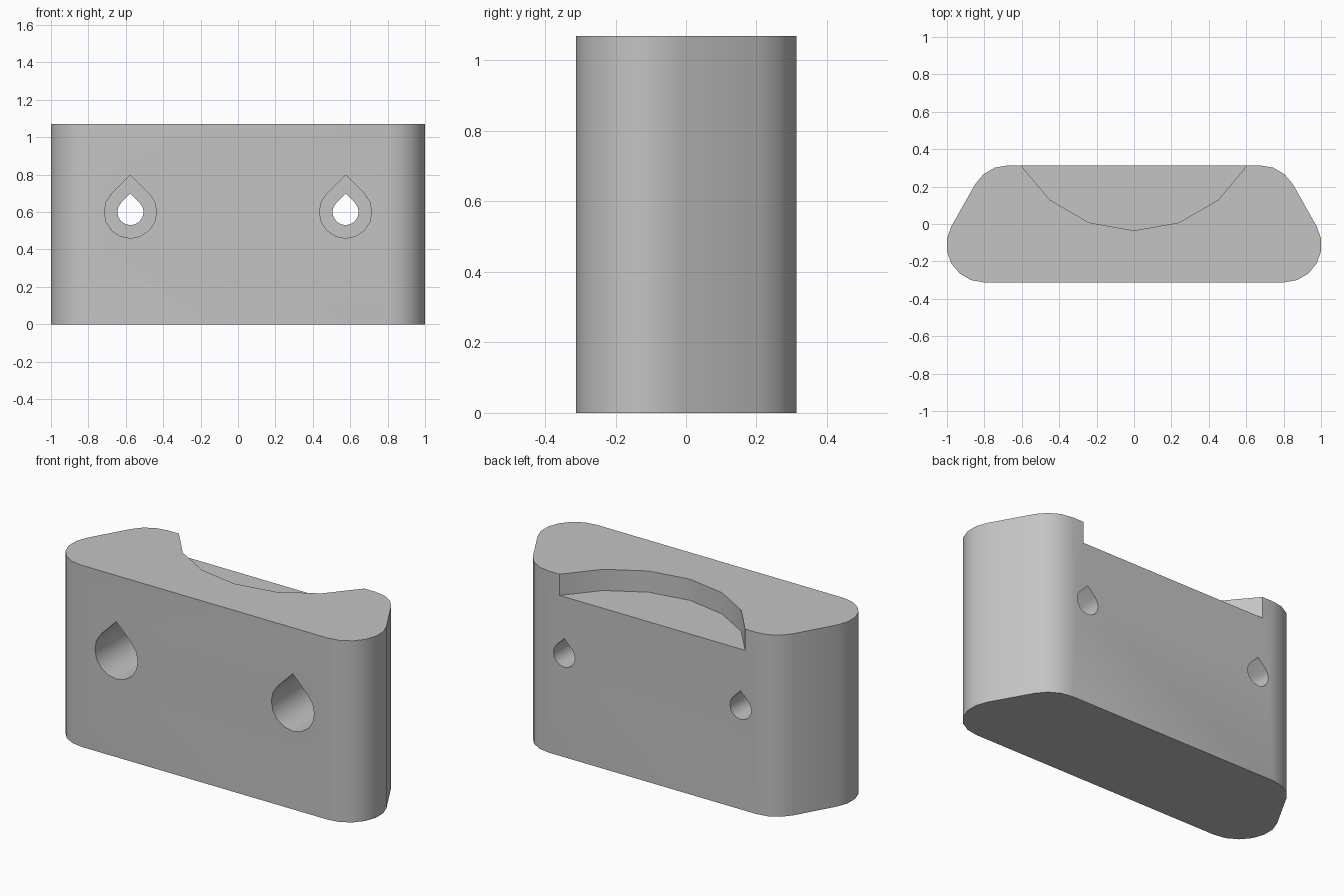
import bpy
import bmesh
from math import sin, cos, radians
from mathutils import Matrix

cube = bpy.data.objects.get("Cube")
if cube:
    bpy.data.objects.remove(cube, do_unlink=True)

HEIGHT, BACK, FRONT = 1.07, 0.313, -0.312

grey = bpy.data.materials.new("plain grey")
grey.use_nodes = True
colour = (0.55, 0.55, 0.55, 1)
grey.diffuse_color = colour
grey.node_tree.nodes["Principled BSDF"].inputs["Base Color"].default_value = colour


def arc(cx, cy, r, start, end, steps):
    angles = [radians(start + (end - start) * i / steps) for i in range(steps + 1)]
    return [(cx + r * cos(a), cy + r * sin(a)) for a in angles]


def prism(name, outline, depth, matrix):
    """Extrude a flat outline along its local z and place it."""
    bm = bmesh.new()
    face = bm.faces.new([bm.verts.new((x, y, 0)) for x, y in outline])
    side = bmesh.ops.extrude_face_region(bm, geom=[face])
    verts = [v for v in side["geom"] if isinstance(v, bmesh.types.BMVert)]
    bmesh.ops.translate(bm, verts=verts, vec=(0, 0, depth))
    bm.transform(matrix)
    bmesh.ops.recalc_face_normals(bm, faces=bm.faces)
    mesh = bpy.data.meshes.new(name)
    bm.to_mesh(mesh)
    bm.free()
    mesh.materials.append(grey)
    obj = bpy.data.objects.new(name, mesh)
    bpy.context.collection.objects.link(obj)
    return obj


def cut(target, cutter):
    cutter.hide_render = True
    mod = target.modifiers.new("cut", 'BOOLEAN')
    mod.operation = 'DIFFERENCE'
    mod.solver = 'EXACT'
    mod.object = cutter
    bpy.context.view_layer.objects.active = target
    bpy.ops.object.modifier_apply(modifier=mod.name)
    bpy.data.objects.remove(cutter, do_unlink=True)


# Block: rounded trapezoid outline, mirrored left to right
half = arc(0.803, -0.112, 0.2, -90, 30, 6) + arc(0.676, 0.113, 0.2, 30, 90, 3)
outline = half + [(-x, y) for x, y in reversed(half)]
block = prism("mounting_block", outline, HEIGHT, Matrix())

# Shallow curved pocket in the top of the back
curve = arc(0, 0.665, 0.7, 190, 350, 8)
cut(block, prism("pocket_cutter", curve, 0.5, Matrix.Translation((0, 0, HEIGHT - 0.125))))

# Teardrop screw holes, each with a wide counterbore from the front
for side in (-1, 1):
    for radius, depth in ((0.14, 0.4), (0.07, 1)):
        drop = arc(0, 0, radius, -225, 45, 12) + [(0, radius * 2 ** 0.5)]
        start = FRONT - 0.1
        place = Matrix.Translation((side * 0.575, start, 0.6)) @ Matrix.Rotation(radians(90), 4, 'X')
        cut(block, prism("hole_cutter", drop, -(depth + 0.1), place))

bpy.ops.object.select_all(action='DESELECT')
block.select_set(True)
bpy.context.view_layer.objects.active = block
bpy.ops.object.shade_smooth_by_angle(angle=radians(30))
